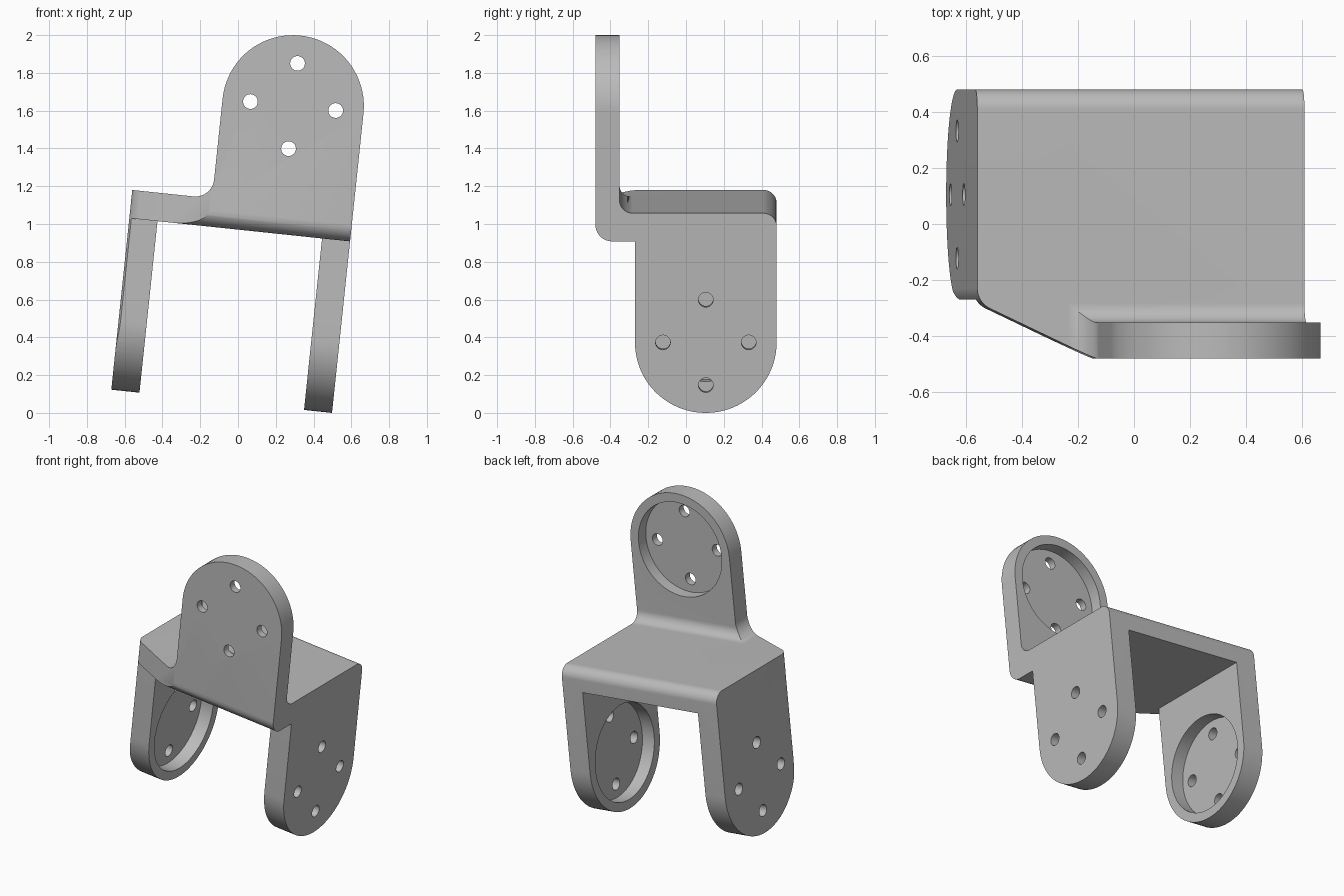
import bpy, bmesh, math
from mathutils import Vector, Matrix

if "Cube" in bpy.data.objects:
    bpy.data.objects.remove(bpy.data.objects["Cube"], do_unlink=True)

# Shared sizes, measured in the bracket's own untilted frame
TILT = math.radians(6)
LEFT, RIGHT = -0.68, 0.495          # outer faces of the legs
IN_L, IN_R = -0.53, 0.346           # inner faces of the legs
TOP, UNDER = 1.115, 0.965           # plate surfaces
FRONT, WEB, BACK = -0.48, -0.352, 0.48
LEG_FRONT = -0.27
R = 0.375                           # rounded end radius
FOOT = 0.052
LEG_C = Vector((0, 0.105, FOOT + R))
EAR_C = Vector((0.12, 0, 1.646))
POCKET_R, HOLE_R, HOLE_OFF = 0.315, 0.039, 0.227

grey = bpy.data.materials.new("plain grey")
grey.use_nodes = True
colour = (0.5, 0.5, 0.5, 1)
grey.diffuse_color = colour
grey.node_tree.nodes["Principled BSDF"].inputs["Base Color"].default_value = colour


def rounded(corners, steps=20):
    """Outline from (a, b, radius) corners, with tangent arcs."""
    out = []
    n = len(corners)
    for i, (a, b, r) in enumerate(corners):
        p = Vector((a, b))
        if r == 0:
            out.append(p)
            continue
        d1 = (Vector(corners[i - 1][:2]) - p).normalized()
        d2 = (Vector(corners[(i + 1) % n][:2]) - p).normalized()
        half = math.acos(max(-1, min(1, d1.dot(d2)))) / 2
        c = p + (d1 + d2).normalized() * (r / math.sin(half))
        s, e = p + d1 * (r / math.tan(half)) - c, p + d2 * (r / math.tan(half)) - c
        a0 = math.atan2(s.y, s.x)
        sweep = math.atan2(s.x * e.y - s.y * e.x, s.dot(e))
        for k in range(steps + 1):
            t = a0 + sweep * k / steps
            out.append(c + Vector((math.cos(t), math.sin(t))) * r)
    return out


def to_object(name, bm):
    bmesh.ops.recalc_face_normals(bm, faces=bm.faces)
    mesh = bpy.data.meshes.new(name)
    bm.to_mesh(mesh)
    bm.free()
    mesh.materials.append(grey)
    obj = bpy.data.objects.new(name, mesh)
    bpy.context.collection.objects.link(obj)
    return obj


def prism(name, corners, place, lo, hi):
    """Extrude an outline from lo to hi; place maps (a, b, t) to x, y, z."""
    bm = bmesh.new()
    pts = rounded(corners)
    rings = [[bm.verts.new(place(p.x, p.y, t)) for p in pts] for t in (lo, hi)]
    bm.faces.new(rings[0])
    bm.faces.new(rings[1])
    for i in range(len(pts)):
        j = (i + 1) % len(pts)
        bm.faces.new((rings[0][i], rings[0][j], rings[1][j], rings[1][i]))
    return to_object(name, bm)


def cylinder(centre, axis, radius, lo, hi, sides):
    """Cylinder along X or Y spanning lo to hi on that axis."""
    c = centre.copy()
    c["XY".index(axis)] = (lo + hi) / 2
    turn = Matrix.Rotation(math.pi / 2, 4, "Y" if axis == "X" else "X")
    bm = bmesh.new()
    bmesh.ops.create_cone(bm, cap_ends=True, segments=sides, radius1=radius,
                          radius2=radius, depth=hi - lo,
                          matrix=Matrix.Translation(c) @ turn)
    return to_object("cutter", bm)


def combine(obj, tool, operation):
    tool.hide_render = True
    mod = obj.modifiers.new("cut", "BOOLEAN")
    mod.operation, mod.solver, mod.object = operation, "EXACT", tool
    bpy.context.view_layer.objects.active = obj
    bpy.ops.object.modifier_apply(modifier=mod.name)
    bpy.data.objects.remove(tool, do_unlink=True)


# Side profile: upright ear, bent plate and round-ended legs
bracket = prism("bracket", [
    (FRONT, 2.2, 0), (WEB, 2.2, 0), (WEB, TOP, 0.07), (BACK, TOP, 0.07),
    (BACK, FOOT, R), (LEG_FRONT, FOOT, R - 0.001), (LEG_FRONT, UNDER, 0),
    (FRONT, UNDER, 0.09)],
    lambda a, b, t: (t, a, b), -0.9, 0.7)

# Front silhouette: two legs, plate and round-topped ear
ear_top = EAR_C.z + R
silhouette = prism("silhouette", [
    (-0.8, -0.1, 0), (IN_L, -0.1, 0), (IN_L, UNDER, 0), (IN_R, UNDER, 0),
    (IN_R, -0.1, 0), (RIGHT, -0.1, 0), (RIGHT, ear_top, R),
    (RIGHT - 2 * R, ear_top, R - 0.001), (RIGHT - 2 * R, TOP, 0.1), (-0.8, TOP, 0)],
    lambda a, b, t: (a, t, b), -0.7, 0.7)
combine(bracket, silhouette, "INTERSECT")

# Plan outline: slanted front corner beside the ear
plan = prism("plan", [
    (LEFT, 0.6, 0), (LEFT, -0.28, 0.08), (-0.008, -0.6, 0),
    (0.65, -0.6, 0), (0.65, 0.6, 0)],
    lambda a, b, t: (a, b, t), -0.3, 2.4)
combine(bracket, plan, "INTERSECT")

# Round pockets on the inner faces of the legs and the back of the ear
for centre, axis, lo, hi in ((LEG_C, "X", IN_L - 0.09, IN_L + 0.1),
                             (LEG_C, "X", IN_R - 0.1, IN_R + 0.09),
                             (EAR_C, "Y", WEB - 0.08, WEB + 0.1)):
    combine(bracket, cylinder(centre, axis, POCKET_R, lo, hi, 72), "DIFFERENCE")

# Four bolt holes through the legs and four through the ear
for k in range(4):
    a = k * math.pi / 2
    across, up = HOLE_OFF * math.cos(a), HOLE_OFF * math.sin(a)
    leg_hole = LEG_C + Vector((0, across, up))
    ear_hole = EAR_C + Vector((across, 0, up))
    combine(bracket, cylinder(leg_hole, "X", HOLE_R, -0.9, 0.7, 28), "DIFFERENCE")
    combine(bracket, cylinder(ear_hole, "Y", HOLE_R, -0.7, -0.2, 28), "DIFFERENCE")

# Lean the whole bracket and smooth its curves
bracket.data.transform(Matrix.Rotation(TILT, 4, "Y"))
bpy.ops.object.select_all(action="DESELECT")
bracket.select_set(True)
bpy.context.view_layer.objects.active = bracket
bpy.ops.object.shade_smooth_by_angle(angle=math.radians(30))
